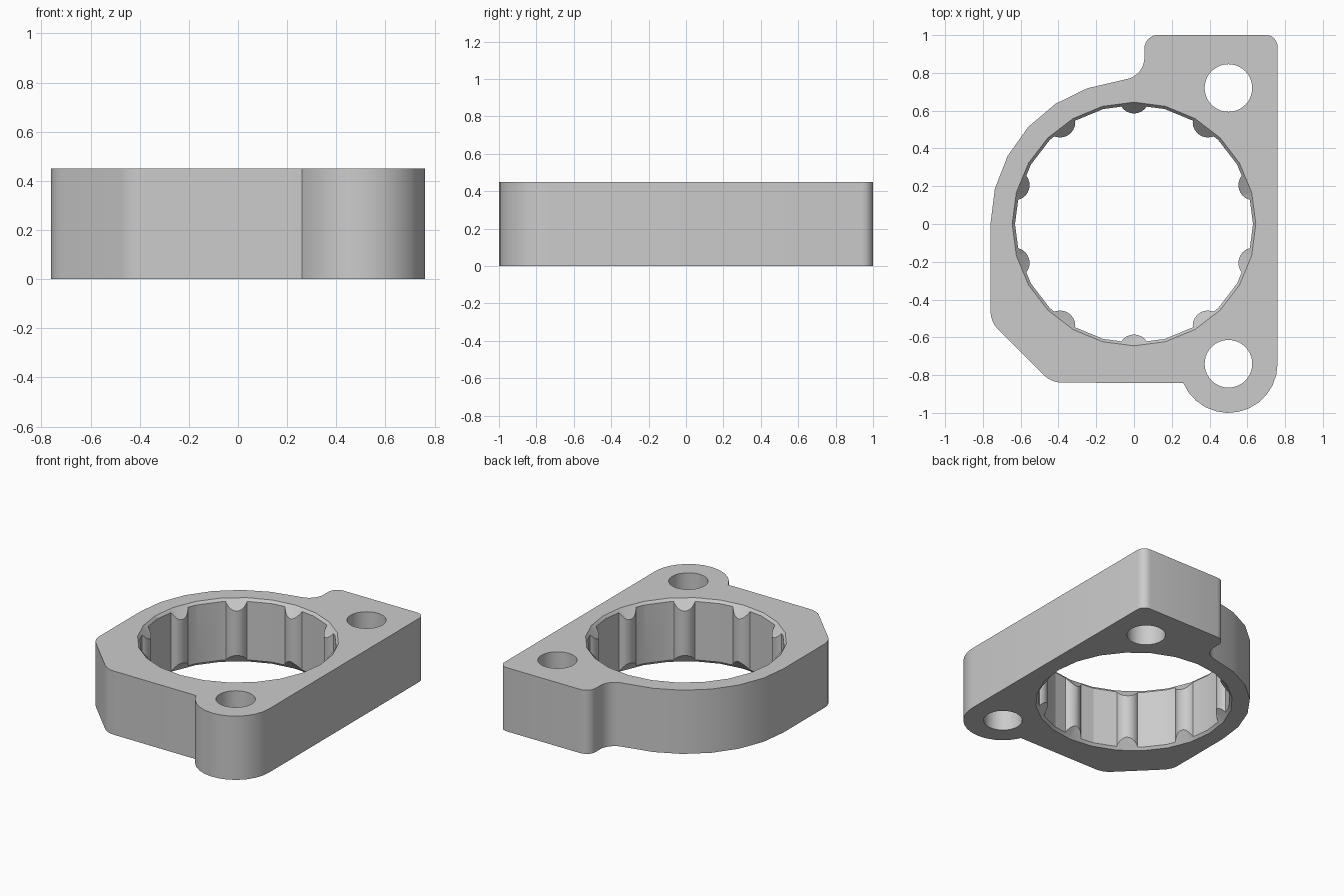
import bpy
import bmesh
from math import cos, sin, radians

H = 0.45          # block thickness
BORE = 0.63       # bore radius
RIM = 0.645       # bore radius at the chamfered rim
LUGS = [(0.5, 0.72), (0.5, -0.74)]

if "Cube" in bpy.data.objects:
    bpy.data.objects.remove(bpy.data.objects["Cube"])

grey = bpy.data.materials.new("plain grey")
grey.use_nodes = True
grey.diffuse_color = (0.6, 0.6, 0.6, 1)
grey.node_tree.nodes["Principled BSDF"].inputs["Base Color"].default_value = (0.6, 0.6, 0.6, 1)


def arc(cx, cy, r, start, end, steps):
    """Points along a circular arc, angles in degrees."""
    angles = [radians(start + (end - start) * i / steps) for i in range(steps + 1)]
    return [(cx + r * cos(a), cy + r * sin(a)) for a in angles]


def loft(name, rings):
    """Solid through a stack of (points, z) rings."""
    bm = bmesh.new()
    loops = [[bm.verts.new((x, y, z)) for x, y in pts] for pts, z in rings]
    bm.faces.new(loops[0])
    bm.faces.new(loops[-1])
    for low, high in zip(loops, loops[1:]):
        for i in range(len(low)):
            j = (i + 1) % len(low)
            bm.faces.new((low[i], low[j], high[j], high[i]))
    bmesh.ops.recalc_face_normals(bm, faces=bm.faces)
    mesh = bpy.data.meshes.new(name)
    bm.to_mesh(mesh)
    bm.free()
    mesh.materials.append(grey)
    obj = bpy.data.objects.new(name, mesh)
    bpy.context.collection.objects.link(obj)
    return obj


def circle(cx, cy, r, sides):
    return arc(cx, cy, r, 0, 360, sides)[:-1]


def combine(target, tool, operation):
    """Apply a boolean and discard the tool."""
    tool.hide_render = True
    mod = target.modifiers.new("combine", 'BOOLEAN')
    mod.operation = operation
    mod.solver = 'EXACT'
    mod.object = tool
    bpy.context.view_layer.objects.active = target
    bpy.ops.object.modifier_apply(modifier=mod.name)
    bpy.data.objects.remove(tool)


# Outer outline, clockwise from the right edge of the round lug
outline = arc(0.5, -0.74, 0.26, 0, -157, 12)
outline += arc(-0.38, -0.70, 0.14, -90, -135, 4)
outline += arc(-0.62, -0.46, 0.14, -135, -180, 4)
outline += arc(0, 0, 0.76, 180, 109, 5)
outline += arc(-0.06, 0.88, 0.115, -80, 0, 8)
outline += arc(0.125, 0.93, 0.07, 180, 90, 6)
outline += arc(0.70, 0.94, 0.06, 90, 0, 6)
body = loft("clamp_body", [(outline, 0), (outline, H)])

# Main bore and the two bolt holes
bore = circle(0, 0, BORE, 24)
combine(body, loft("bore_cutter", [(bore, -0.1), (bore, H + 0.1)]), 'DIFFERENCE')
for x, y in LUGS:
    hole = circle(x, y, 0.126, 40)
    combine(body, loft("bolt_hole_cutter", [(hole, -0.1), (hole, H + 0.1)]), 'DIFFERENCE')

# Ten rounded grip ribs around the bore
for i in range(10):
    a = radians(18 + 36 * i)
    rib = circle(0.665 * cos(a), 0.665 * sin(a), 0.08, 24)
    combine(body, loft("grip_rib", [(rib, 0.008), (rib, H - 0.008)]), 'UNION')

# Conical chamfers at both mouths of the bore
wide, narrow = circle(0, 0, RIM + 0.04, 24), circle(0, 0, RIM - 0.08, 24)
for rim, inward in ((0, 1), (H, -1)):
    rings = [(wide, rim - 0.05 * inward), (narrow, rim + 0.1 * inward)]
    combine(body, loft("chamfer_cutter", rings), 'DIFFERENCE')

# Smooth curved walls, keep edges crisp
bpy.ops.object.select_all(action='DESELECT')
body.select_set(True)
bpy.context.view_layer.objects.active = body
bpy.ops.object.shade_smooth_by_angle(angle=radians(30))
